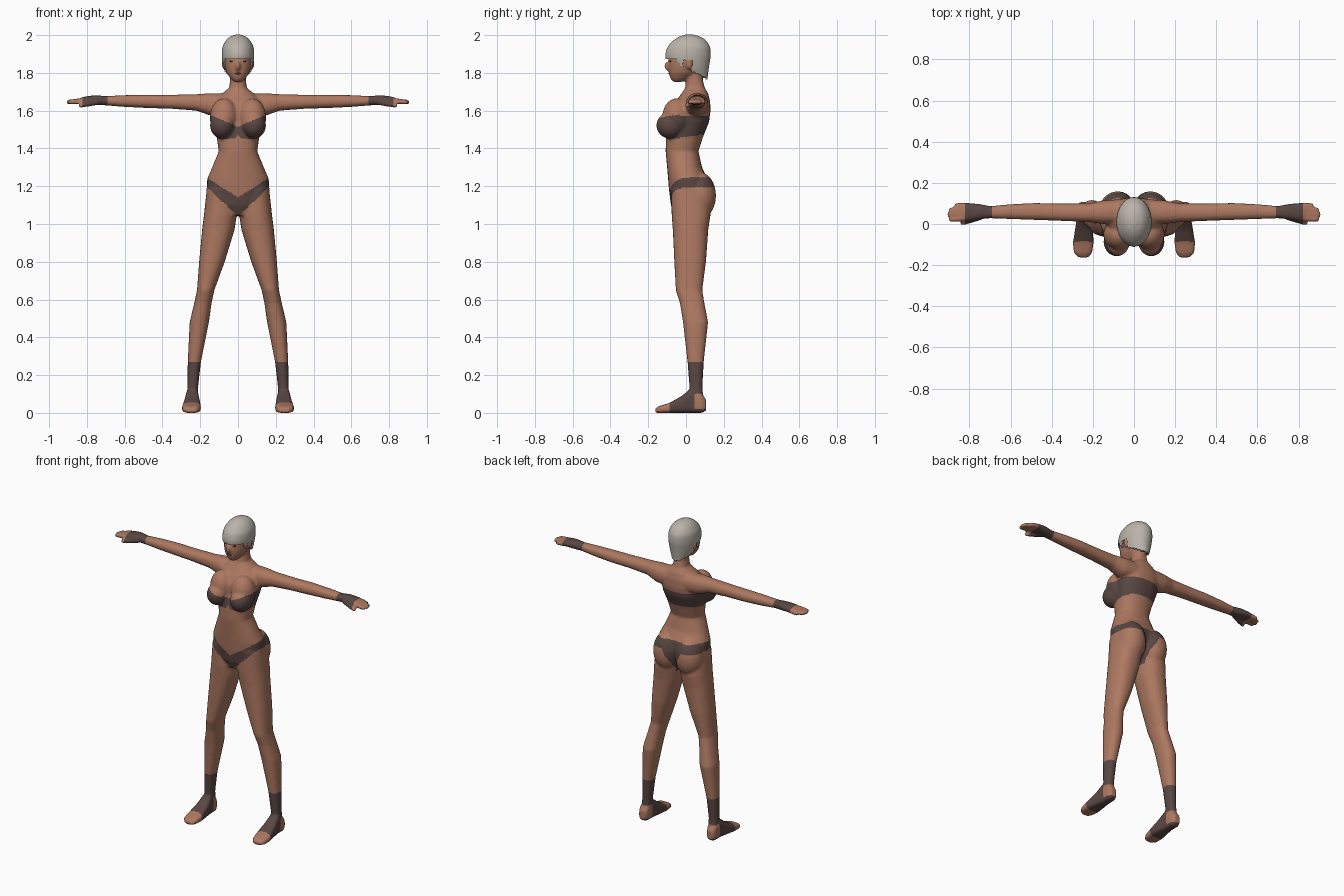
import bpy
import bmesh
import math
from mathutils import Vector, Matrix

if "Cube" in bpy.data.objects:
    bpy.data.objects.remove(bpy.data.objects["Cube"])


def material(name, rgb):
    mat = bpy.data.materials.new(name)
    mat.use_nodes = True
    mat.diffuse_color = (*rgb, 1)
    mat.node_tree.nodes["Principled BSDF"].inputs["Base Color"].default_value = (*rgb, 1)
    return mat


SKIN = material("brown skin", (0.42, 0.19, 0.12))
CLOTH = material("dark cloth", (0.1, 0.063, 0.056))
SILVER = material("silver hair", (0.49, 0.45, 0.4))
EYE = material("dark eye", (0.08, 0.04, 0.03))
LIP = material("dark lip", (0.26, 0.1, 0.07))


def finish(bm, name, *mats):
    bmesh.ops.recalc_face_normals(bm, faces=bm.faces)
    mesh = bpy.data.meshes.new(name)
    bm.to_mesh(mesh)
    bm.free()
    obj = bpy.data.objects.new(name, mesh)
    bpy.context.collection.objects.link(obj)
    for mat in mats:
        mesh.materials.append(mat)
    mesh.shade_smooth()
    return obj


def apply_modifiers(obj):
    bpy.context.view_layer.objects.active = obj
    for mod in list(obj.modifiers):
        bpy.ops.object.modifier_apply(modifier=mod.name)


def loft(bm, axis, rows, mirror=True, sides=28, steps=1, power=0.88):
    """Rows are (position on axis, low and high of one other axis, low and high of the last)."""
    others = [i for i in range(3) if i != axis]
    dense = []
    for a, b in zip(rows, rows[1:]):
        for s in range(steps):
            dense.append([p + (q - p) * s / steps for p, q in zip(a, b)])
    dense.append(rows[-1])
    for sign in ((1, -1) if mirror else (1,)):
        rings = []
        for pos, u0, u1, v0, v1 in dense:
            ring = []
            for k in range(sides):
                angle = math.tau * k / sides
                cu, cv = math.cos(angle), math.sin(angle)
                co = Vector()
                co[axis] = pos
                co[others[0]] = (u0 + u1) / 2 + (u1 - u0) / 2 * math.copysign(abs(cu) ** power, cu)
                co[others[1]] = (v0 + v1) / 2 + (v1 - v0) / 2 * math.copysign(abs(cv) ** power, cv)
                co.x *= sign
                ring.append(bm.verts.new(co))
            rings.append(ring)
        for a, b in zip(rings, rings[1:]):
            for k in range(sides):
                j = (k + 1) % sides
                bm.faces.new((a[k], a[j], b[j], b[k]))
        bm.faces.new(rings[0])
        bm.faces.new(rings[-1])


def ellipsoid(bm, centre, radii, mirror=True):
    for sign in ((1, -1) if mirror else (1,)):
        place = Matrix.Translation((centre[0] * sign, centre[1], centre[2]))
        bmesh.ops.create_uvsphere(bm, u_segments=24, v_segments=16, radius=1,
                                  matrix=place @ Matrix.Diagonal((*radii, 1)))


def centred(rows):
    return [(z, -half, half, front, back) for z, half, front, back in rows]


# Torso and neck
bm = bmesh.new()
loft(bm, 2, centred([
    (1.045, 0.05, -0.06, 0.06), (1.1, 0.14, -0.08, 0.1), (1.18, 0.167, -0.09, 0.125),
    (1.24, 0.163, -0.095, 0.115), (1.3, 0.137, -0.1, 0.085), (1.385, 0.102, -0.108, 0.066),
    (1.46, 0.113, -0.106, 0.09), (1.54, 0.13, -0.09, 0.122), (1.6, 0.14, -0.085, 0.13),
    (1.65, 0.13, -0.055, 0.128), (1.69, 0.085, -0.025, 0.118), (1.72, 0.047, -0.005, 0.1),
    (1.76, 0.042, 0, 0.09), (1.86, 0.042, 0, 0.09)]), mirror=False)

# Chest and hips
ellipsoid(bm, (0.084, -0.085, 1.522), (0.064, 0.072, 0.07))
ellipsoid(bm, (0.074, -0.05, 1.565), (0.075, 0.076, 0.1))
ellipsoid(bm, (0.08, 0.071, 1.15), (0.088, 0.088, 0.125))

# Legs
loft(bm, 2, [
    (1.25, 0.04, 0.14, -0.05, 0.09), (1.18, 0.02, 0.166, -0.078, 0.12),
    (1.05, 0.006, 0.18, -0.076, 0.13),
    (0.97, 0.018, 0.19, -0.07, 0.118), (0.8, 0.07, 0.206, -0.062, 0.106),
    (0.65, 0.125, 0.217, -0.054, 0.086), (0.58, 0.14, 0.232, -0.032, 0.098),
    (0.48, 0.154, 0.256, -0.016, 0.117), (0.27, 0.196, 0.266, 0.008, 0.094),
    (0.14, 0.211, 0.268, 0.018, 0.087), (0.04, 0.212, 0.273, 0.02, 0.095)])

# Feet
loft(bm, 1, [
    (0.106, 0.225, 0.265, 0.012, 0.07), (0.085, 0.212, 0.275, 0, 0.1),
    (0.03, 0.208, 0.277, 0, 0.13), (-0.03, 0.2, 0.287, 0, 0.085),
    (-0.09, 0.196, 0.297, 0, 0.052), (-0.14, 0.204, 0.293, 0, 0.037),
    (-0.162, 0.22, 0.272, 0, 0.024)], power=0.6)

# Arms and palms
loft(bm, 0, [
    (0.07, 0, 0.12, 1.57, 1.692), (0.15, 0, 0.115, 1.575, 1.692),
    (0.22, 0.01, 0.1, 1.6, 1.687), (0.35, 0.015, 0.099, 1.61, 1.684),
    (0.48, 0.02, 0.102, 1.614, 1.684), (0.6, 0.024, 0.096, 1.62, 1.682),
    (0.7, 0.028, 0.087, 1.628, 1.677), (0.75, 0.023, 0.097, 1.63, 1.682),
    (0.8, 0.015, 0.102, 1.633, 1.677), (0.83, 0.017, 0.1, 1.635, 1.67)])


# Fingers and thumbs
def finger(x0, y0, z0, x1, y1, z1):
    rows = []
    for t, r in ((0, 0.015), (0.5, 0.0145), (0.85, 0.013), (1, 0.009)):
        y, z = y0 + (y1 - y0) * t, z0 + (z1 - z0) * t
        rows.append((x0 + (x1 - x0) * t, y - r, y + r, z - r, z + r))
    loft(bm, 0, rows, sides=12)


for y0, x1, y1 in ((0.03, 0.9, 0.022), (0.05, 0.908, 0.046), (0.07, 0.9, 0.068), (0.088, 0.872, 0.09)):
    finger(0.8, y0, 1.654, x1, y1, 1.645)
finger(0.74, 0.035, 1.645, 0.845, 0.002, 1.626)

# Head, nose and ears
loft(bm, 2, centred([
    (1.752, 0.02, -0.068, -0.02), (1.768, 0.038, -0.082, 0.01), (1.8, 0.06, -0.091, 0.06),
    (1.83, 0.069, -0.094, 0.08), (1.87, 0.075, -0.092, 0.1), (1.92, 0.075, -0.085, 0.105),
    (1.96, 0.052, -0.05, 0.08), (1.98, 0.03, -0.02, 0.05)]), mirror=False)
ellipsoid(bm, (0, -0.095, 1.836), (0.013, 0.02, 0.026), mirror=False)
ellipsoid(bm, (0.074, 0.018, 1.85), (0.012, 0.018, 0.032))
body = finish(bm, "body", SKIN, CLOTH)

# Fuse the body into one skin
remesh = body.modifiers.new("fuse", "REMESH")
remesh.mode = "VOXEL"
remesh.voxel_size = 0.007
soften = body.modifiers.new("soften", "SMOOTH")
soften.factor = 0.5
soften.iterations = 5
apply_modifiers(body)
body.data.materials.clear()
for mat in (SKIN, CLOTH):
    body.data.materials.append(mat)


def is_cloth(c):
    x, y, z = abs(c.x), c.y, c.z
    if x > 0.4:                                    # gloves
        return 0.69 < x < 0.822
    if z < 0.27:                                   # open-toed, open-heeled socks
        heel = y > 0.045 and 0.02 < z < 0.1
        return not heel and y > -0.085
    if 1.44 < z < 1.6:                             # top
        if y < -0.03:
            return 1.45 + max(0, 0.02 - x) < z < min(1.575, 1.515 + 0.43 * x)
        return 1.46 + 0.15 * max(0, y) < z < 1.572
    if 1.03 < z < 1.27:                            # briefs
        if y < 0.02:
            return 1.04 + 0.95 * x < z < 1.14 + 0.64 * x
        band = 1.195 < z < 1.247
        return band or (z < 1.247 and x < 0.018 + 0.55 * max(0, z - 1.1))
    return False


# Clean straight edges on the garments, then colour by region
bm = bmesh.new()
bm.from_mesh(body.data)
for axis, value in ((2, 0.27), (0, 0.69), (0, -0.69), (0, 0.822), (0, -0.822)):
    point, normal = Vector(), Vector()
    point[axis], normal[axis] = value, 1
    bmesh.ops.bisect_plane(bm, geom=bm.verts[:] + bm.edges[:] + bm.faces[:],
                           plane_co=point, plane_no=normal)
for face in bm.faces:
    face.material_index = int(is_cloth(face.calc_center_median()))
    face.smooth = True
bm.to_mesh(body.data)
bm.free()

# Short hair: a dense cap trimmed along the hairline
bm = bmesh.new()
loft(bm, 2, centred([
    (1.764, 0.055, -0.07, 0.114), (1.83, 0.08, -0.098, 0.122), (1.89, 0.088, -0.114, 0.133),
    (1.94, 0.084, -0.1, 0.13), (1.975, 0.063, -0.065, 0.105), (1.993, 0.042, -0.035, 0.075),
    (2.002, 0.014, -0.005, 0.04)]), mirror=False, sides=96, steps=8, power=1)
bmesh.ops.recalc_face_normals(bm, faces=bm.faces)
side_verts = [v for v in bm.verts if 1.77 < v.co.z < 1.998]
for _ in range(20):
    bmesh.ops.smooth_vert(bm, verts=side_verts, factor=0.5,
                          use_axis_x=True, use_axis_y=True, use_axis_z=True)


def hairline(y):
    if y < -0.055:
        return 1.877
    if y < -0.015:
        return 1.877 - 1.3 * (y + 0.055)           # sideburn
    if y < 0.03:
        return 1.87                                # gap around the ear
    return 1.81 - 0.5 * (y - 0.03)


trimmed = [f for f in bm.faces
           if len(f.verts) > 4 and f.calc_center_median().z < 1.8
           or f.calc_center_median().z < hairline(f.calc_center_median().y)]
bmesh.ops.delete(bm, geom=trimmed, context="FACES")
hair = finish(bm, "hair", SILVER)
shell = hair.modifiers.new("thickness", "SOLIDIFY")
shell.thickness = 0.012
shell.offset = -1
apply_modifiers(hair)
bpy.ops.object.select_all(action="DESELECT")
hair.select_set(True)
bpy.ops.object.shade_smooth_by_angle(angle=math.radians(50))

# Eyes and lips
bm = bmesh.new()
ellipsoid(bm, (0.031, -0.083, 1.862), (0.014, 0.005, 0.005))
finish(bm, "eyes", EYE)
bm = bmesh.new()
ellipsoid(bm, (0, -0.088, 1.797), (0.016, 0.005, 0.005), mirror=False)
finish(bm, "lips", LIP)
